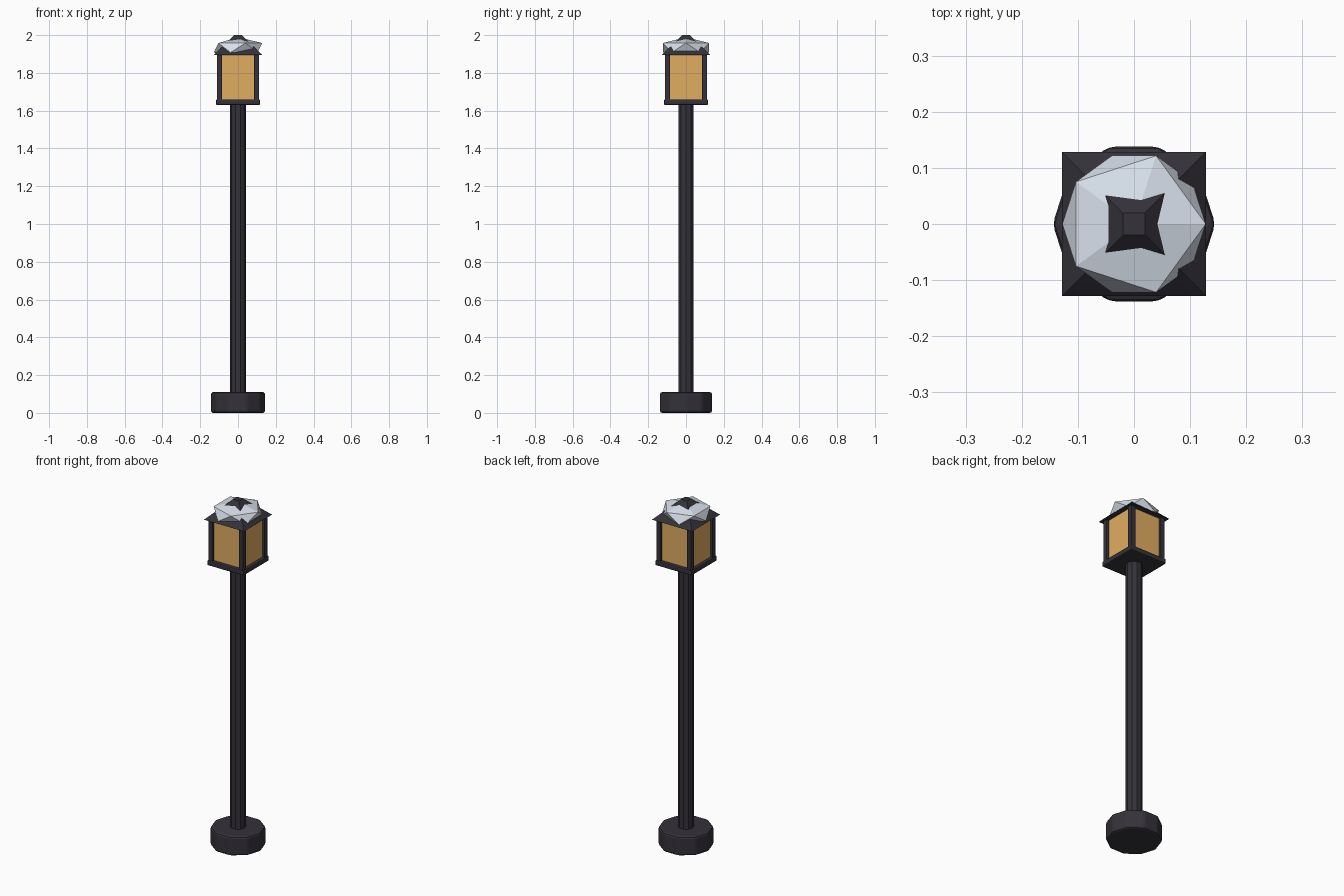
import bpy, bmesh, math
from mathutils import Matrix

if "Cube" in bpy.data.objects:
    bpy.data.objects.remove(bpy.data.objects["Cube"])


def material(name, color):
    m = bpy.data.materials.new(name)
    m.diffuse_color = color
    m.use_nodes = True
    m.node_tree.nodes["Principled BSDF"].inputs["Base Color"].default_value = m.diffuse_color
    return m


IRON = material("dark_iron", (0.035, 0.032, 0.042, 1))
GLOW = material("warm_glass", (0.75, 0.42, 0.12, 1))
SNOW = material("snow", (0.68, 0.74, 0.82, 1))


def finish(name, bm, mat, bevel=0, smooth=False):
    me = bpy.data.meshes.new(name)
    bm.to_mesh(me)
    bm.free()
    ob = bpy.data.objects.new(name, me)
    bpy.context.collection.objects.link(ob)
    me.materials.append(mat)
    if bevel:
        b = ob.modifiers.new("bevel", 'BEVEL')
        b.width = bevel
        b.segments = 2
    if smooth:
        bpy.ops.object.select_all(action='DESELECT')
        ob.select_set(True)
        bpy.context.view_layer.objects.active = ob
        bpy.ops.object.shade_smooth_by_angle(angle=math.radians(30))
    return ob


def prism(name, r, z0, z1, sides, bevel=0):
    bm = bmesh.new()
    # first corner points along +x
    rings = [[bm.verts.new((r * math.cos(2 * math.pi * i / sides),
                            r * math.sin(2 * math.pi * i / sides), z))
              for i in range(sides)] for z in (z0, z1)]
    lo, hi = rings
    for i in range(sides):
        j = (i + 1) % sides
        bm.faces.new((lo[i], lo[j], hi[j], hi[i]))
    bm.faces.new(lo[::-1])
    bm.faces.new(hi)
    return finish(name, bm, IRON, bevel)


def box(name, cx, cy, hx, hy, z0, z1, mat, bevel=0):
    bm = bmesh.new()
    bmesh.ops.create_cube(bm, size=2, matrix=Matrix.Translation((cx, cy, (z0 + z1) / 2))
                          @ Matrix.Diagonal((hx, hy, (z1 - z0) / 2, 1)))
    return finish(name, bm, mat, bevel)


# Footing and pole
prism("base", 0.145, 0, 0.11, 10, 0.012)
prism("pole", 0.043, 0.1, 1.64, 10)

# Lantern floor, glass and corner posts
box("lantern_floor", 0, 0, 0.117, 0.117, 1.63, 1.66, IRON, 0.007)
box("glass", 0, 0, 0.098, 0.098, 1.655, 1.895, GLOW)
for sx in (-1, 1):
    for sy in (-1, 1):
        box("corner_post", sx * 0.098, sy * 0.098, 0.014, 0.014, 1.65, 1.902, IRON, 0.003)

# Roof: square pyramid with a clipped top
bm = bmesh.new()
bmesh.ops.create_cone(bm, cap_ends=True, segments=4,
                      radius1=0.128 * math.sqrt(2), radius2=0.02 * math.sqrt(2), depth=0.105,
                      matrix=Matrix.Translation((0, 0, 1.9475)) @ Matrix.Rotation(math.pi / 4, 4, 'Z'))
finish("roof", bm, IRON)

# Snow: flattened icosahedron sunk into the roof
bm = bmesh.new()
bmesh.ops.create_icosphere(bm, subdivisions=1, radius=1,
                           matrix=Matrix.Translation((0, 0, 1.933)) @ Matrix.Diagonal((0.143, 0.143, 0.056, 1)))
finish("snow_cap", bm, SNOW)
